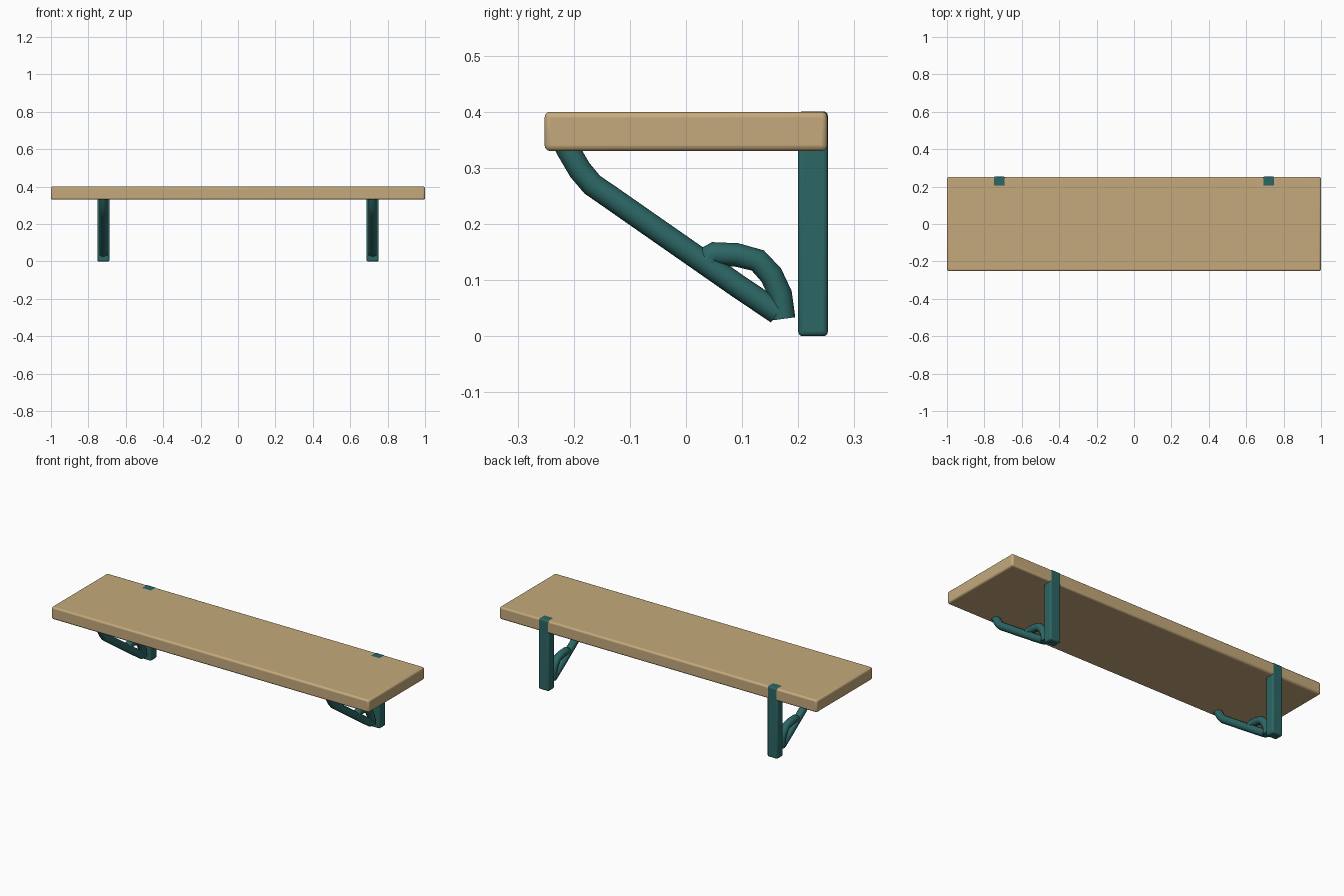
import bpy

if "Cube" in bpy.data.objects:
    bpy.data.objects.remove(bpy.data.objects["Cube"])

def material(name, color):
    m = bpy.data.materials.new(name)
    m.diffuse_color = color
    m.use_nodes = True
    m.node_tree.nodes["Principled BSDF"].inputs["Base Color"].default_value = m.diffuse_color
    return m

WOOD = material("wood", (0.56, 0.40, 0.20, 1))
TEAL = material("painted_metal", (0.025, 0.135, 0.13, 1))

def smooth(ob, angle):
    bpy.ops.object.select_all(action='DESELECT')
    ob.select_set(True)
    bpy.context.view_layer.objects.active = ob
    bpy.ops.object.shade_smooth_by_angle(angle=angle)

def box(name, lo, hi, bevel, mat):
    bpy.ops.mesh.primitive_cube_add(
        size=1, location=[(a + b) / 2 for a, b in zip(lo, hi)])
    ob = bpy.context.object
    ob.name = name
    ob.scale = [b - a for a, b in zip(lo, hi)]
    bpy.ops.object.transform_apply(location=False, rotation=False, scale=True)
    mod = ob.modifiers.new("rounded_edges", 'BEVEL')
    mod.width = bevel
    mod.segments = 3
    ob.data.materials.append(mat)
    smooth(ob, 0.6)
    return ob

def tube(name, x, path, radius, mat):
    cu = bpy.data.curves.new(name, 'CURVE')
    cu.dimensions = '3D'
    cu.bevel_depth = radius
    cu.bevel_resolution = 4
    cu.use_fill_caps = True
    sp = cu.splines.new('POLY')
    sp.points.add(len(path) - 1)
    for p, (y, z) in zip(sp.points, path):
        p.co = (x, y, z, 1)
    ob = bpy.data.objects.new(name, cu)
    bpy.context.collection.objects.link(ob)
    bpy.ops.object.select_all(action='DESELECT')
    ob.select_set(True)
    bpy.context.view_layer.objects.active = ob
    bpy.ops.object.convert(target='MESH')
    ob = bpy.context.object
    ob.name = name
    ob.data.materials.clear()
    ob.data.materials.append(mat)
    smooth(ob, 0.9)

# shelf board
box("shelf_board", (-1, -0.252, 0.33), (1, 0.252, 0.40), 0.01, WOOD)

# side profiles (y, z) of the bracket's diagonal brace and its curl
BRACE = [(-0.224, 0.36), (-0.21, 0.332), (-0.189, 0.296), (-0.167, 0.27),
         (-0.135, 0.248), (-0.082, 0.211), (0.007, 0.149), (0.096, 0.087),
         (0.163, 0.042)]
CURL = [(0.174, 0.031), (0.168, 0.075), (0.152, 0.109), (0.128, 0.135),
        (0.09, 0.145), (0.05, 0.147), (0.041, 0.143), (0.04, 0.13)]

# two brackets, each a wall post with brace and curl
for side, x in (("left", -0.72), ("right", 0.72)):
    box(side + "_bracket_post", (x - 0.0325, 0.2, 0),
        (x + 0.0325, 0.2528, 0.4008), 0.008, TEAL)
    tube(side + "_bracket_brace", x, BRACE, 0.021, TEAL)
    tube(side + "_bracket_curl", x, CURL, 0.021, TEAL)
